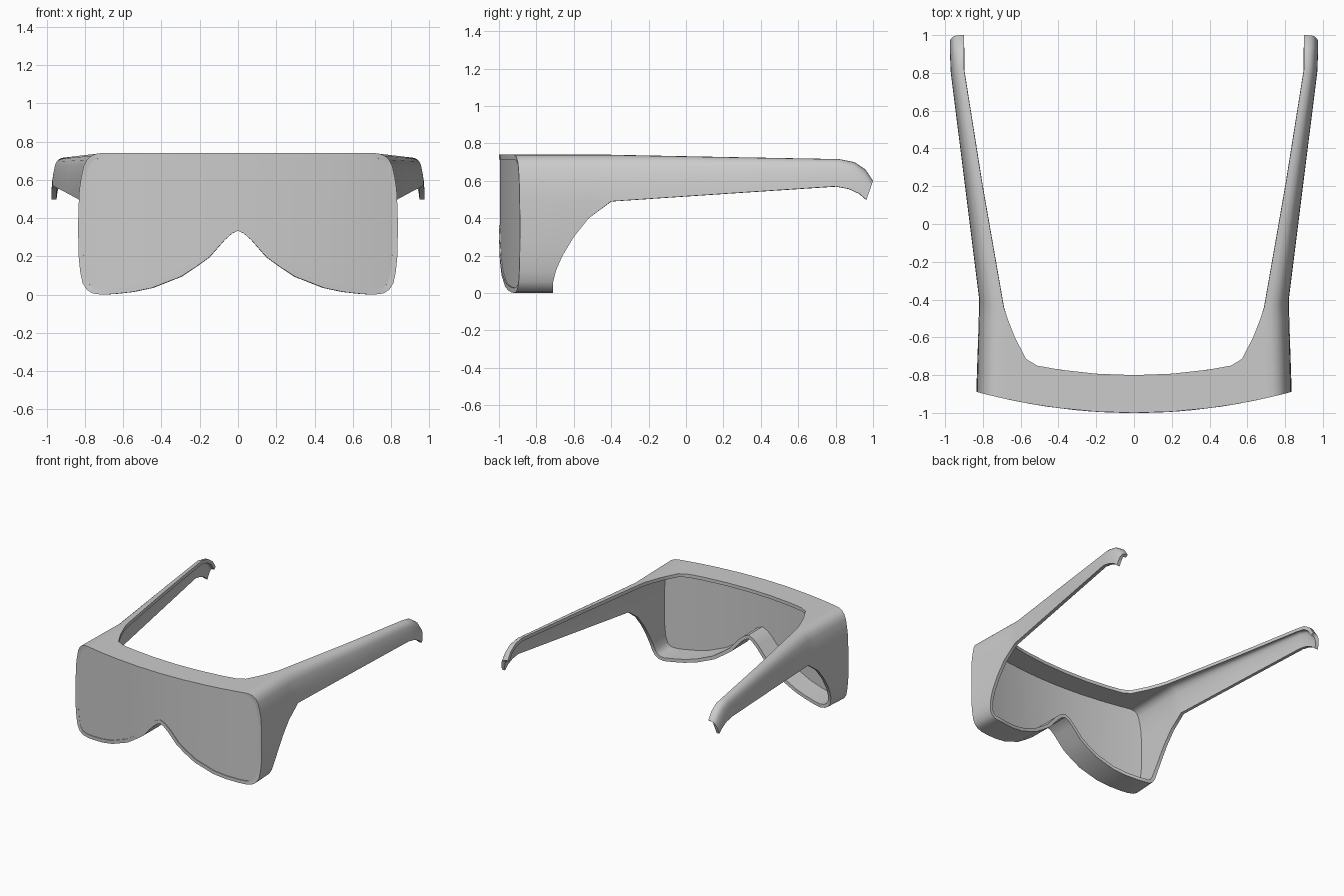
import bpy, bmesh, math

if "Cube" in bpy.data.objects:
    bpy.data.objects.remove(bpy.data.objects["Cube"])

def front_y(x):
    return -1.0 + 0.16 * x * x

def back_y(x):
    return -0.8 + 0.18 * x * x

def finish(name, bm, thickness):
    """Mirror the half mesh, give it thickness and smooth it."""
    me = bpy.data.meshes.new(name)
    bm.to_mesh(me)
    bm.free()
    ob = bpy.data.objects.new(name, me)
    bpy.context.collection.objects.link(ob)
    m = ob.modifiers.new("mirror", 'MIRROR')
    m.use_clip = True
    m.merge_threshold = 0.0005
    s = ob.modifiers.new("solid", 'SOLIDIFY')
    s.thickness = thickness
    s.offset = -1
    s.use_even_offset = True
    bpy.ops.object.select_all(action='DESELECT')
    ob.select_set(True)
    bpy.context.view_layer.objects.active = ob
    bpy.ops.object.convert(target='MESH')
    bpy.ops.object.shade_smooth_by_angle(angle=math.radians(38))
    return ob

# Half outline of the frame (x, z) in three runs: top shelf, arm root, side and bottom
top = [(0, .74), (.2, .74), (.4, .74), (.52, .74), (.58, .74), (.64, .74), (.68, .74)]
top_back = [None, None, None, -.75, -.715, -.60, -.50]
root = [(.70, .74), (.735, .738), (.765, .727), (.79, .705), (.807, .67),
        (.82, .61), (.829, .55), (.832, .49)]
side = [(.835, .40), (.835, .30), (.833, .20), (.825, .12), (.812, .06),
        (.79, .025), (.76, .006), (.71, 0)]
side_back = [-.52, -.60, -.66, -.695, -.71, -.712, -.712, -.71]
bottom = [(.65, .003), (.55, .014), (.45, .035), (.3, .093), (.22, .145),
          (.15, .195), (.07, .285), (.03, .32), (0, .333)]

columns = [(x, z, y if y else back_y(x)) for (x, z), y in zip(top, top_back)]
columns += [(x, z, -.44 + .04 * k / 7) for k, (x, z) in enumerate(root)]
columns += [(x, z, y) for (x, z), y in zip(side, side_back)]
columns += [(x, z, back_y(x)) for x, z in bottom]

# Frame shell: every outline point runs from the front curve to its own back edge
bm = bmesh.new()
STEPS = 6
grid = []
for x, z, yb in columns:
    col = []
    for k in range(STEPS + 1):
        u = k / STEPS
        yf = front_y(x)
        col.append(bm.verts.new((x * (1 - .015 * u), yf + (yb - yf) * u, z)))
    grid.append(col)

# Temple arms: x inner, x outer, then y and z of the upper and lower edge
stations = [(.805, .897, .22, .727, .22, .532),
            (.90, .970, .82, .716, .80, .570),
            (.90, .973, .90, .700, .87, .557),
            (.90, .975, .96, .660, .925, .532),
            (.90, .975, 1.0, .600, .965, .498)]
first = len(top)
for i, (x, z) in enumerate(root):
    a = (x - .70) / .132
    b = (z - .49) / .25
    for xi, xo, yt, zt, yl, zl in stations:
        grid[first + i].append(bm.verts.new(
            (xi + (xo - xi) * a, yl + (yt - yl) * b, zl + (zt - zl) * b)))

for c0, c1 in zip(grid, grid[1:]):
    for k in range(min(len(c0), len(c1)) - 1):
        bm.faces.new((c0[k], c1[k], c1[k + 1], c0[k + 1]))
finish("goggle_frame", bm, 0.027)

# Lens: curved pane, strips of (x, lower z, upper z)
strips = [(0, .355, .716), (.03, .344, .716), (.07, .31, .716), (.15, .22, .716),
          (.22, .168, .716), (.3, .116, .716), (.45, .058, .716), (.55, .037, .716),
          (.65, .026, .716), (.71, .024, .716), (.76, .034, .702), (.785, .062, .67),
          (.80, .12, .60), (.809, .22, .50)]
bm = bmesh.new()
rows = [[bm.verts.new((x, front_y(x) + .006, z)) for z in (lo, hi)] for x, lo, hi in strips]
for r0, r1 in zip(rows, rows[1:]):
    bm.faces.new((r0[0], r1[0], r1[1], r0[1]))
finish("lens", bm, 0.015)
